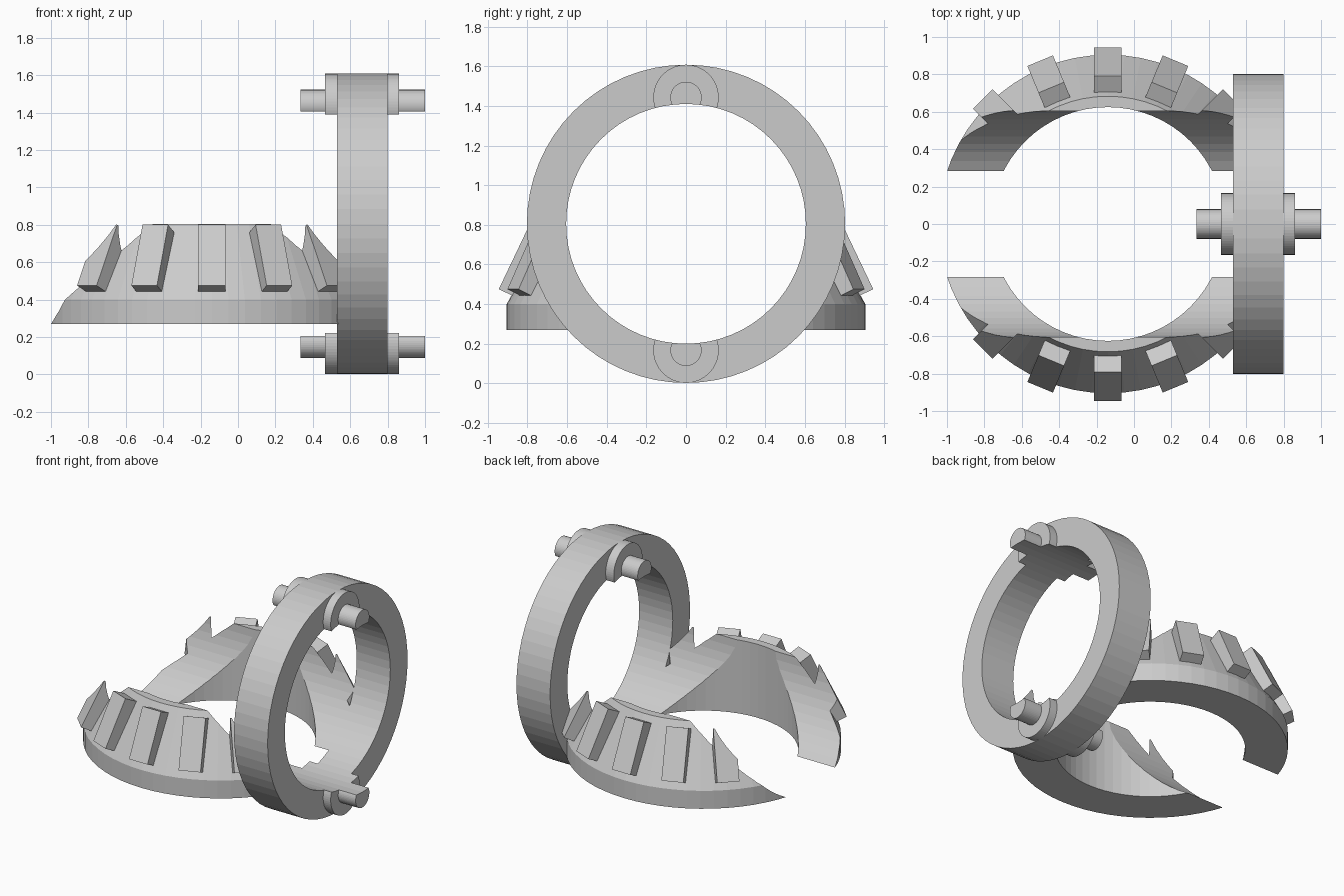
import bpy, bmesh
from math import radians, pi
from mathutils import Matrix, Vector

if "Cube" in bpy.data.objects:
    bpy.data.objects.remove(bpy.data.objects["Cube"])

AXIS_Z = 0.805      # height of the upright ring's axis
GEAR_X = -0.14      # centre of the bevel gear
SEG = 64


def finish(name, bm):
    bmesh.ops.recalc_face_normals(bm, faces=bm.faces)
    mesh = bpy.data.meshes.new(name)
    bm.to_mesh(mesh)
    bm.free()
    obj = bpy.data.objects.new(name, mesh)
    bpy.context.collection.objects.link(obj)
    return obj


def lathe(name, profile, matrix):
    """Revolve a closed (radius, height) profile around local z."""
    bm = bmesh.new()
    rings = []
    for i in range(SEG):
        rot = Matrix.Rotation(2 * pi * i / SEG, 4, 'Z')
        rings.append([bm.verts.new(matrix @ rot @ Vector((r, 0, z))) for r, z in profile])
    n = len(profile)
    for i in range(SEG):
        a, b = rings[i], rings[(i + 1) % SEG]
        for j in range(n):
            k = (j + 1) % n
            bm.faces.new((a[j], b[j], b[k], a[k]))
    return finish(name, bm)


def rod(name, radius, x0, x1, z, seg=SEG):
    """Cylinder lying along x."""
    bm = bmesh.new()
    m = Matrix.Translation(((x0 + x1) / 2, 0, z)) @ Matrix.Rotation(pi / 2, 4, 'Y')
    bmesh.ops.create_cone(bm, cap_ends=True, segments=seg, radius1=radius,
                          radius2=radius, depth=x1 - x0, matrix=m)
    return finish(name, bm)


def cut(obj, cutter):
    mod = obj.modifiers.new("bore", 'BOOLEAN')
    mod.operation = 'DIFFERENCE'
    mod.solver = 'EXACT'
    mod.object = cutter
    bpy.context.view_layer.objects.active = obj
    bpy.ops.object.modifier_apply(modifier=mod.name)


# Bore that clears the gear, bosses and pins
bore = rod("bore_cutter", 0.605, -2, 2, AXIS_Z)
bore.hide_render = True

# Upright ring
lathe("upright_ring", [(0.605, 0.53), (0.803, 0.53), (0.803, 0.80), (0.605, 0.80)],
      Matrix.Translation((0, 0, AXIS_Z)) @ Matrix.Rotation(pi / 2, 4, 'Y'))

# Bosses and pins at top and bottom of the ring
for label, z in (("top", AXIS_Z + 0.638), ("bottom", AXIS_Z - 0.638)):
    cut(rod(label + "_boss", 0.165, 0.465, 0.86, z), bore)
    cut(rod(label + "_pin", 0.079, 0.333, 1.0, z, 48), bore)

# Bevel gear body
gear = lathe("gear_body", [(0.625, 0.27), (0.905, 0.27), (0.905, 0.40), (0.683, 0.803), (0.625, 0.803)],
             Matrix.Translation((GEAR_X, 0, 0)))
cut(gear, bore)

# Gear teeth: tilted blocks on the cone, 22.5 degrees apart
tooth = [(0.945, 0.475), (0.79, 0.80), (0.655, 0.736), (0.81, 0.411)]
bm = bmesh.new()
for base in (90, 270):
    for step in range(-2, 3):
        m = Matrix.Translation((GEAR_X, 0, 0)) @ Matrix.Rotation(radians(base + 22.5 * step), 4, 'Z')
        a, b = [[bm.verts.new(m @ Vector((r, w, z))) for r, z in tooth] for w in (-0.074, 0.074)]
        bm.faces.new(a)
        bm.faces.new(b[::-1])
        for j in range(4):
            k = (j + 1) % 4
            bm.faces.new((a[k], a[j], b[j], b[k]))
cut(finish("gear_teeth", bm), bore)

bpy.data.objects.remove(bore)
